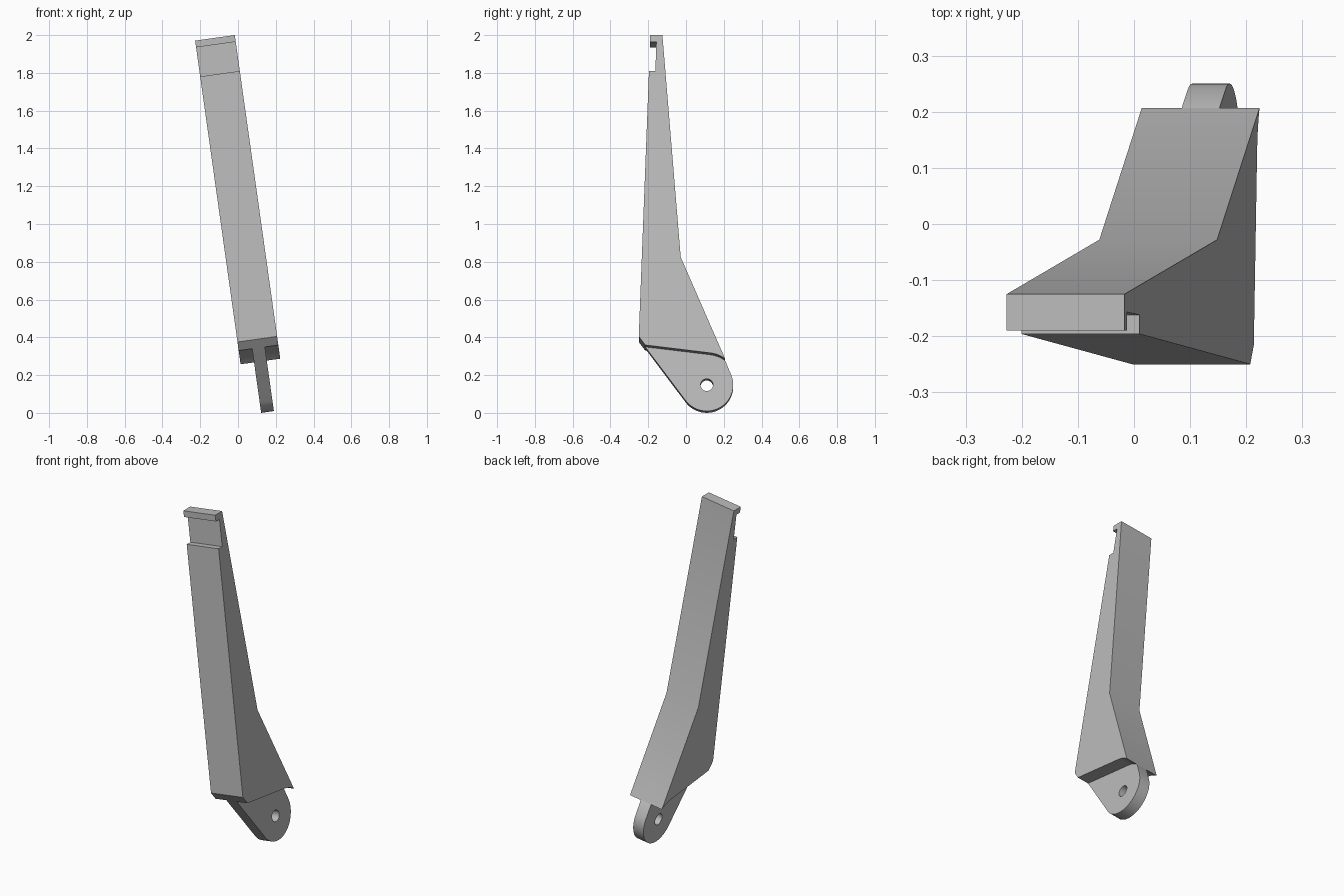
import bpy, bmesh
from math import radians, cos, sin, pi
from mathutils import Matrix

cube = bpy.data.objects.get("Cube")
if cube:
    bpy.data.objects.remove(cube, do_unlink=True)

# Single grey finish
grey = bpy.data.materials.new("light grey")
grey.use_nodes = True
colour = (0.5, 0.5, 0.5, 1)
grey.diffuse_color = colour
grey.node_tree.nodes["Principled BSDF"].inputs["Base Color"].default_value = colour

# The whole arm leans sideways about its foot
LEAN = Matrix.Translation((0.157, 0, 0)) @ Matrix.Rotation(radians(-8), 4, 'Y')
PIN = (0.11, 0.145)


def arc(radius, start, end, steps):
    """Points around the pin, angles in degrees, in the (y, z) plane."""
    angles = [radians(start + (end - start) * i / steps) for i in range(steps + 1)]
    return [(PIN[0] + radius * cos(a), PIN[1] + radius * sin(a)) for a in angles]


def extrude_profile(name, loops, width):
    """Fill an outline with optional holes and extrude it across the width."""
    bm = bmesh.new()
    for loop in loops:
        verts = [bm.verts.new((-width / 2, y, z)) for y, z in loop]
        for a, b in zip(verts, verts[1:] + verts[:1]):
            bm.edges.new((a, b))
    bmesh.ops.triangle_fill(bm, edges=bm.edges[:], use_beauty=True)
    grown = bmesh.ops.extrude_face_region(bm, geom=bm.faces[:], use_keep_orig=True)
    moved = [v for v in grown["geom"] if isinstance(v, bmesh.types.BMVert)]
    bmesh.ops.translate(bm, verts=moved, vec=(width, 0, 0))
    bmesh.ops.recalc_face_normals(bm, faces=bm.faces[:])
    bm.transform(LEAN)
    mesh = bpy.data.meshes.new(name)
    bm.to_mesh(mesh)
    bm.free()
    mesh.materials.append(grey)
    obj = bpy.data.objects.new(name, mesh)
    bpy.context.collection.objects.link(obj)
    bpy.ops.object.select_all(action='DESELECT')
    obj.select_set(True)
    bpy.context.view_layer.objects.active = obj
    bpy.ops.object.shade_smooth_by_angle(angle=radians(30))
    return obj


# Tapered arm with hooked tip and a rounded clearance above the pin
arm = [(-0.125, 2.005), (-0.19, 2.005), (-0.19, 1.969), (-0.157, 1.969),
       (-0.162, 1.813), (-0.196, 1.813), (-0.25, 0.394), (-0.216, 0.348)]
arm += arc(0.162, 83, 53.3, 6)
arm += [(-0.028, 0.818)]
extrude_profile("arm", [arm], 0.212)

# Narrow pivot tongue with a round end and a pin hole
tongue = [(0.207, 0.275), (0.12, 0.36), (-0.15, 0.42), (-0.216, 0.348)]
tongue += arc(0.14, 216.3, 383.6, 28)
hole = arc(0.033, 0, 345, 23)
extrude_profile("pivot_tongue", [tongue, hole], 0.068)
